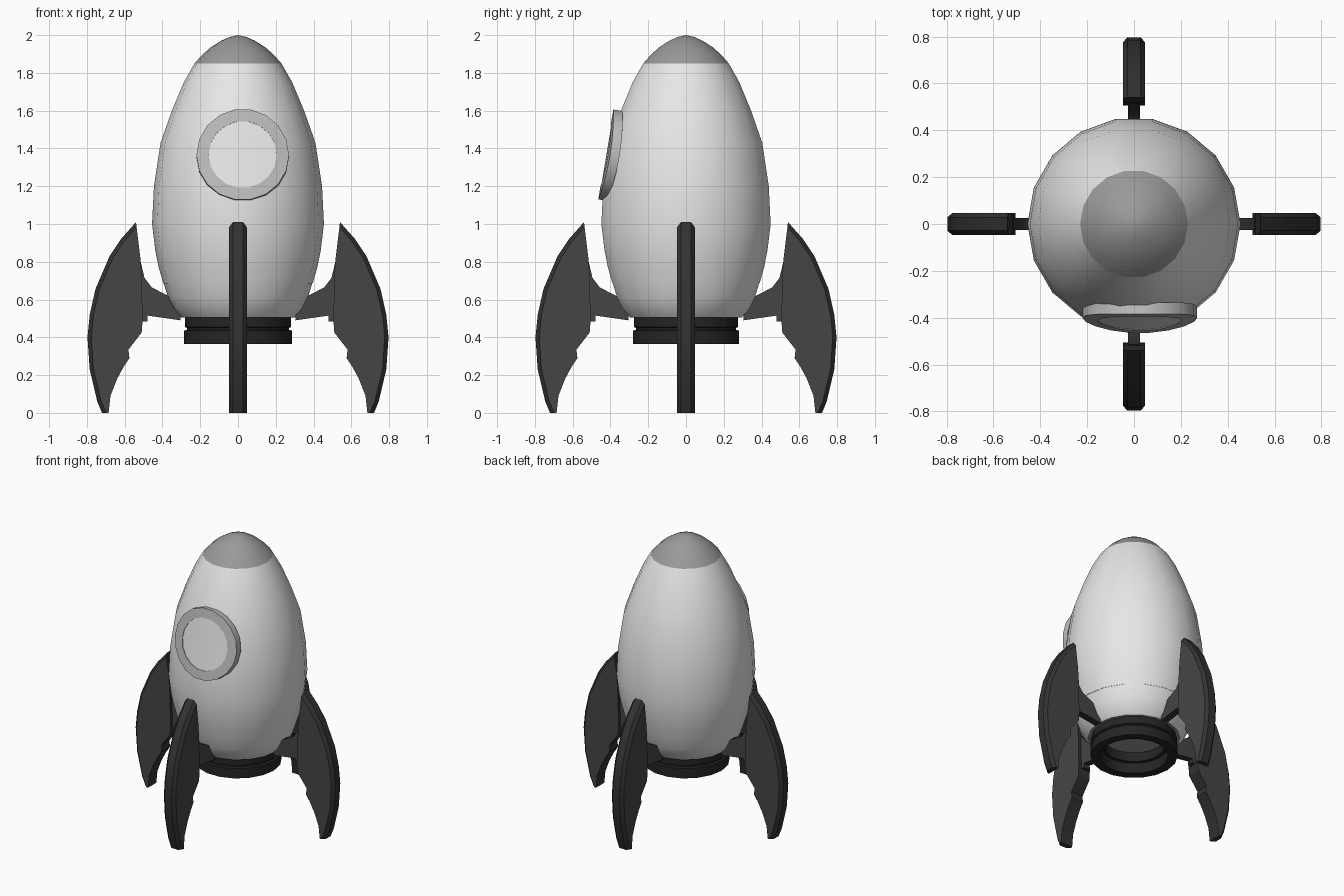
import bpy, bmesh
from math import sin, cos, pi, radians

cube = bpy.data.objects.get("Cube")
if cube:
    bpy.data.objects.remove(cube, do_unlink=True)


def material(name, value):
    m = bpy.data.materials.new(name)
    m.use_nodes = True
    colour = (value, value, value, 1)
    m.diffuse_color = colour
    m.node_tree.nodes["Principled BSDF"].inputs["Base Color"].default_value = colour
    return m


white = material("hull_white", 0.8)
grey = material("nose_grey", 0.32)
ring_grey = material("window_ring_grey", 0.5)
fin_grey = material("fin_dark_grey", 0.06)
rim_grey = material("fin_rim_charcoal", 0.032)
black = material("nozzle_black", 0.018)
parts = []


def add_object(name, mesh):
    obj = bpy.data.objects.new(name, mesh)
    bpy.context.collection.objects.link(obj)
    parts.append(obj)
    return obj


def finish(name, bm, mats):
    bmesh.ops.recalc_face_normals(bm, faces=bm.faces[:])
    mesh = bpy.data.meshes.new(name)
    bm.to_mesh(mesh)
    bm.free()
    for m in mats:
        mesh.materials.append(m)
    return mesh


def lathe(name, profile, mat, sides=18, closed=False, bend=0):
    """Spin (radius, z) points about z; bend droops the result along x."""
    bm = bmesh.new()
    rows = []
    for r, z in profile:
        if r == 0:
            rows.append([bm.verts.new((0, 0, z))] * sides)
        else:
            angles = [2 * pi * i / sides for i in range(sides)]
            rows.append([bm.verts.new((r * cos(a), r * sin(a), z)) for a in angles])
    pairs = list(zip(rows, rows[1:]))
    if closed:
        pairs.append((rows[-1], rows[0]))
    for low, high in pairs:
        for i in range(sides):
            j = (i + 1) % sides
            quad = [low[i], low[j], high[j], high[i]]
            bm.faces.new(list(dict.fromkeys(quad)))
    for v in bm.verts:
        v.co.z -= bend * v.co.x ** 2
    return add_object(name, finish(name, bm, [mat]))


def plate(name, outline, thickness, outer_count=0, bevel=0.02):
    """Extrude an (x, z) outline in y and chamfer its first few edges."""
    bm = bmesh.new()
    sides = [[bm.verts.new((x, y, z)) for x, z in outline]
             for y in (-thickness / 2, thickness / 2)]
    for side in sides:
        bm.faces.new(side)
    a, b = sides
    for i in range(len(outline)):
        j = (i + 1) % len(outline)
        bm.faces.new((a[i], a[j], b[j], b[i]))
    bmesh.ops.recalc_face_normals(bm, faces=bm.faces[:])
    if outer_count:
        edges = [bm.edges.get((s[i], s[i + 1])) for s in sides for i in range(outer_count)]
        bmesh.ops.bevel(bm, geom=edges, offset=bevel, segments=1,
                        affect='EDGES', profile=0.5)
    bm.normal_update()
    for f in bm.faces:
        f.material_index = 0 if abs(f.normal.y) > 0.95 else 1
    return finish(name, bm, [fin_grey, rim_grey])


# Egg-shaped body in three shells
lathe("nose_cap", [(0.23, 1.85), (0.19, 1.895), (0.145, 1.935), (0.09, 1.97),
                   (0.045, 1.99), (0, 2)], grey)
lathe("hull", [(0.395, 0.685), (0.42, 0.77), (0.438, 0.86), (0.455, 1.0), (0.445, 1.2),
               (0.41, 1.43), (0.35, 1.6), (0.287, 1.75), (0.23, 1.85)], white)
lathe("tail", [(0.3, 0.505), (0.34, 0.55), (0.37, 0.61), (0.393, 0.685)], white)
lathe("tail_base", [(0, 0.505), (0.3, 0.505)], grey)

# Grooved exhaust ring, open underneath
lathe("nozzle", [(0.225, 0.365), (0.285, 0.365), (0.285, 0.435), (0.27, 0.44),
                 (0.27, 0.45), (0.28, 0.455), (0.28, 0.508), (0.2, 0.508),
                 (0.2, 0.44), (0.225, 0.44)], black, closed=True)

# Porthole tilted to follow the hull
ring = lathe("window_ring", [(0.18, 0), (0.245, 0), (0.245, 0.05), (0.18, 0.05)],
             ring_grey, closed=True, bend=0.4)
glass = lathe("window_glass", [(0, 0.046), (0.06, 0.046), (0.12, 0.046), (0.185, 0.046)],
              white, bend=0.4)
for obj in (ring, glass):
    obj.location = (0.025, -0.376, 1.36)
    obj.rotation_euler.x = radians(80.5)

# Four curved fins on thin struts
outer = [(0.54, 1.01), (0.62, 0.92), (0.68, 0.83), (0.755, 0.655), (0.785, 0.52),
         (0.797, 0.4), (0.785, 0.23), (0.745, 0.06), (0.72, 0)]
inner = [(0.685, 0), (0.675, 0.09), (0.64, 0.18), (0.605, 0.245), (0.575, 0.29),
         (0.58, 0.335), (0.51, 0.425), (0.505, 0.49), (0.51, 0.72), (0.517, 0.82)]
fin_mesh = plate("fin", outer + inner, 0.094, len(outer) - 1)
strut_mesh = plate("fin_strut", [(0.53, 0.485), (0.48, 0.485), (0.48, 0.515),
                                 (0.305, 0.49), (0.305, 0.585), (0.457, 0.665),
                                 (0.495, 0.715), (0.515, 0.8), (0.53, 0.8)], 0.05)
for k, side in enumerate(("left", "back", "right", "front")):
    for mesh, label in ((fin_mesh, "fin"), (strut_mesh, "fin_strut")):
        add_object(side + "_" + label, mesh).rotation_euler.z = k * pi / 2

# Smooth shading with sharp creases kept
bpy.ops.object.select_all(action='DESELECT')
seen = set()
for obj in parts:
    if obj.data.name not in seen:
        seen.add(obj.data.name)
        obj.select_set(True)
        bpy.context.view_layer.objects.active = obj
bpy.ops.object.shade_smooth_by_angle(angle=radians(30))
